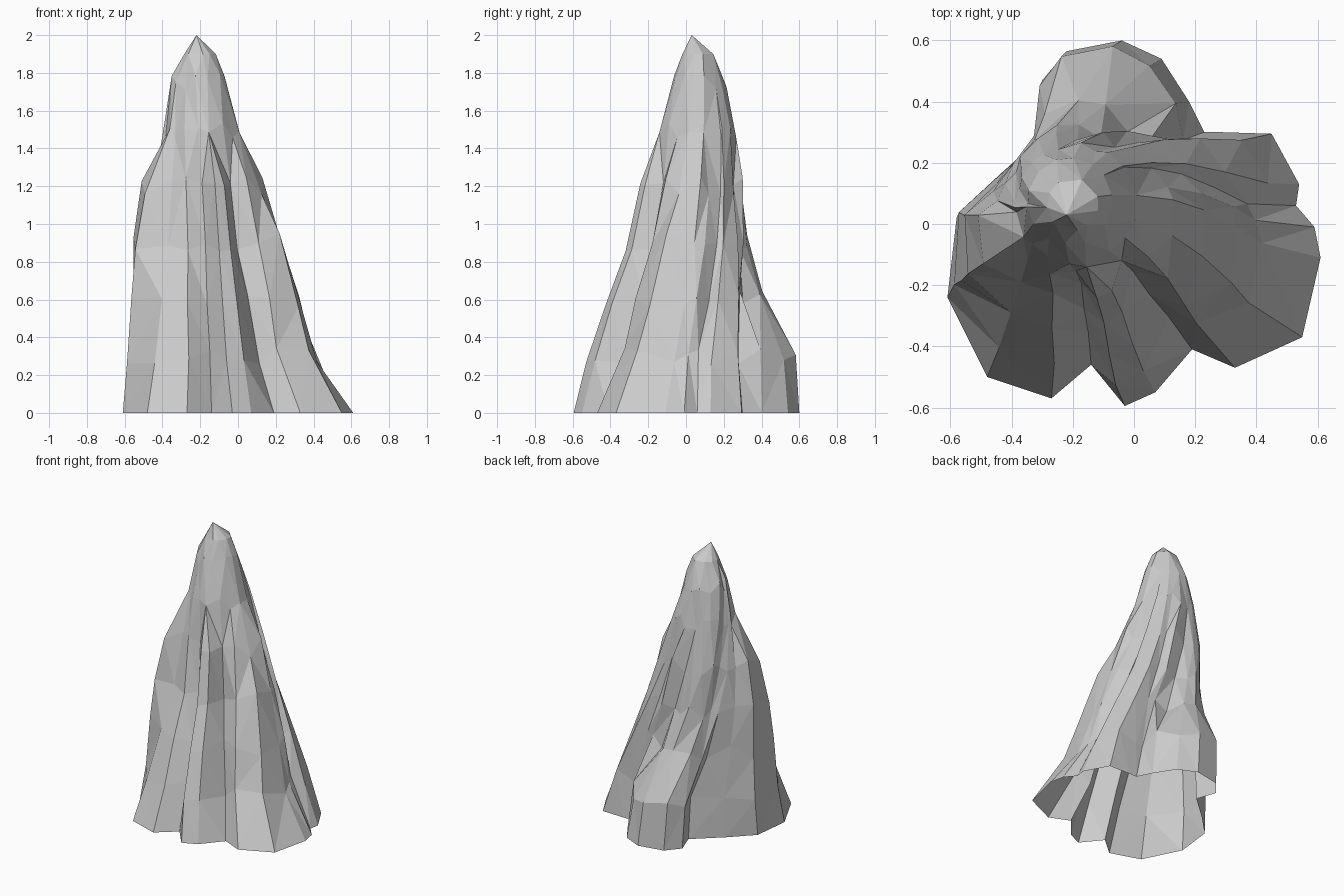
import bpy
import bmesh
import random
from math import atan2, cos, hypot, radians, sin
from mathutils import Vector

random.seed(4)

default_cube = bpy.data.objects.get("Cube")
if default_cube:
    bpy.data.objects.remove(default_cube, do_unlink=True)

# Stone colour
stone = bpy.data.materials.new("grey stone")
stone.use_nodes = True
stone.diffuse_color = (0.6, 0.6, 0.6, 1)
stone.node_tree.nodes["Principled BSDF"].inputs["Base Color"].default_value = stone.diffuse_color

# Leaning centre line of the spire
AXIS = [(-.03, 0, 0), (-.06, .02, .3), (-.1, .03, .6), (-.13, .05, .9), (-.16, .06, 1.2),
        (-.19, .065, 1.5), (-.21, .075, 1.75), (-.2, .065, 1.9)]
TIP = Vector((-.22, .03, 2))

# The ribs fade into a round column of this radius towards the summit
ROUND_RADIUS = (0, 0, 0, .33, .28, .2, .14, .085)
ROUNDNESS = (0, 0, 0, .1, .3, .7, 1, 1)

# Each kind of rib: sweep around the spire in degrees per unit of height,
# then how far it stands out from the centre line at each level below the summit
KINDS = {
    "front_ridge": (8, (1, .91, .77, .64, .52, .4)),
    "front_gully": (6, (1, .8, .65, .49, .4, .38)),
    "shoulder_front": (-5, (1, .85, .66, .5, .38, .28)),
    "shoulder": (8, (1, .92, .83, .78, .68, .33)),
    "shoulder_back": (22, (1, .92, .84, .76, .66, .45)),
    "left_gully": (45, (1, .88, .8, .74, .66, .5)),
    "right_foot": (15, (1, .74, .68, .57, .44, .3)),
    "right_gully": (26, (1, .76, .67, .53, .41, .33)),
    "back_lobe": (22, (1, .86, .73, .58, .42, .34)),
    "back_gully": (30, (1, .85, .75, .67, .58, .5)),
    "buttress": (38, (1, .92, .64, .5, .43, .33)),
}

# Foot of every rib, counter-clockwise around the base
RIBS = [
    ("shoulder", -.61, -.24), ("shoulder_front", -.48, -.5), ("shoulder_front", -.27, -.57),
    ("front_gully", -.14, -.46), ("front_ridge", -.03, -.595), ("front_ridge", .07, -.55),
    ("front_gully", .19, -.41), ("right_foot", .33, -.47), ("right_foot", .55, -.37),
    ("right_foot", .61, -.11), ("right_foot", .59, -.01), ("right_gully", .53, .06),
    ("back_lobe", .54, .13), ("back_lobe", .45, .295), ("back_lobe", .29, .3),
    ("back_gully", .23, .3), ("buttress", .18, .4), ("buttress", .09, .54),
    ("buttress", -.04, .6), ("buttress", -.22, .565), ("buttress", -.3, .47),
    ("left_gully", -.25, .33), ("shoulder_back", -.43, .17), ("shoulder", -.58, .02),
]


def rib_point(kind, x, y, level):
    """Point of a rib at one level, roughened away from the ground."""
    sweep, taper = KINDS[kind]
    centre = Vector(AXIS[level])
    dx, dy = x - AXIS[0][0], y - AXIS[0][1]
    roundness = ROUNDNESS[level]
    radius = ROUND_RADIUS[level] * roundness
    if roundness < 1:
        radius += hypot(dx, dy) * taper[level] * (1 - roundness)
    # Ribs start to sweep round above the foot
    climb = min(max(centre.z - .3, 0), 1.2)
    angle = atan2(dy, dx) + radians(sweep) * climb
    if 0 < level < len(AXIS) - 1:
        radius *= random.uniform(.98, 1.02)
        centre.z += random.uniform(-.05, .05)
    return centre + Vector((cos(angle), sin(angle), 0)) * radius


# Spire shell, open underneath
bm = bmesh.new()
rings = [[bm.verts.new(rib_point(*rib, level)) for rib in RIBS] for level in range(len(AXIS))]
count = len(RIBS)
for lower, upper in zip(rings, rings[1:]):
    for i in range(count):
        j = (i + 1) % count
        bm.faces.new((lower[i], lower[j], upper[j], upper[i]))
peak = bm.verts.new(TIP)
for i in range(count):
    bm.faces.new((rings[-1][i], rings[-1][(i + 1) % count], peak))

# Merge crowded points near the summit into broad facets
bmesh.ops.remove_doubles(bm, verts=[v for v in bm.verts if v.co.z > 1.3], dist=.045)
bmesh.ops.triangulate(bm, faces=bm.faces[:], quad_method="SHORT_EDGE")
bmesh.ops.recalc_face_normals(bm, faces=bm.faces[:])

mesh = bpy.data.meshes.new("rock_spire")
bm.to_mesh(mesh)
bm.free()
mesh.materials.append(stone)
rock_spire = bpy.data.objects.new("rock_spire", mesh)
bpy.context.collection.objects.link(rock_spire)
